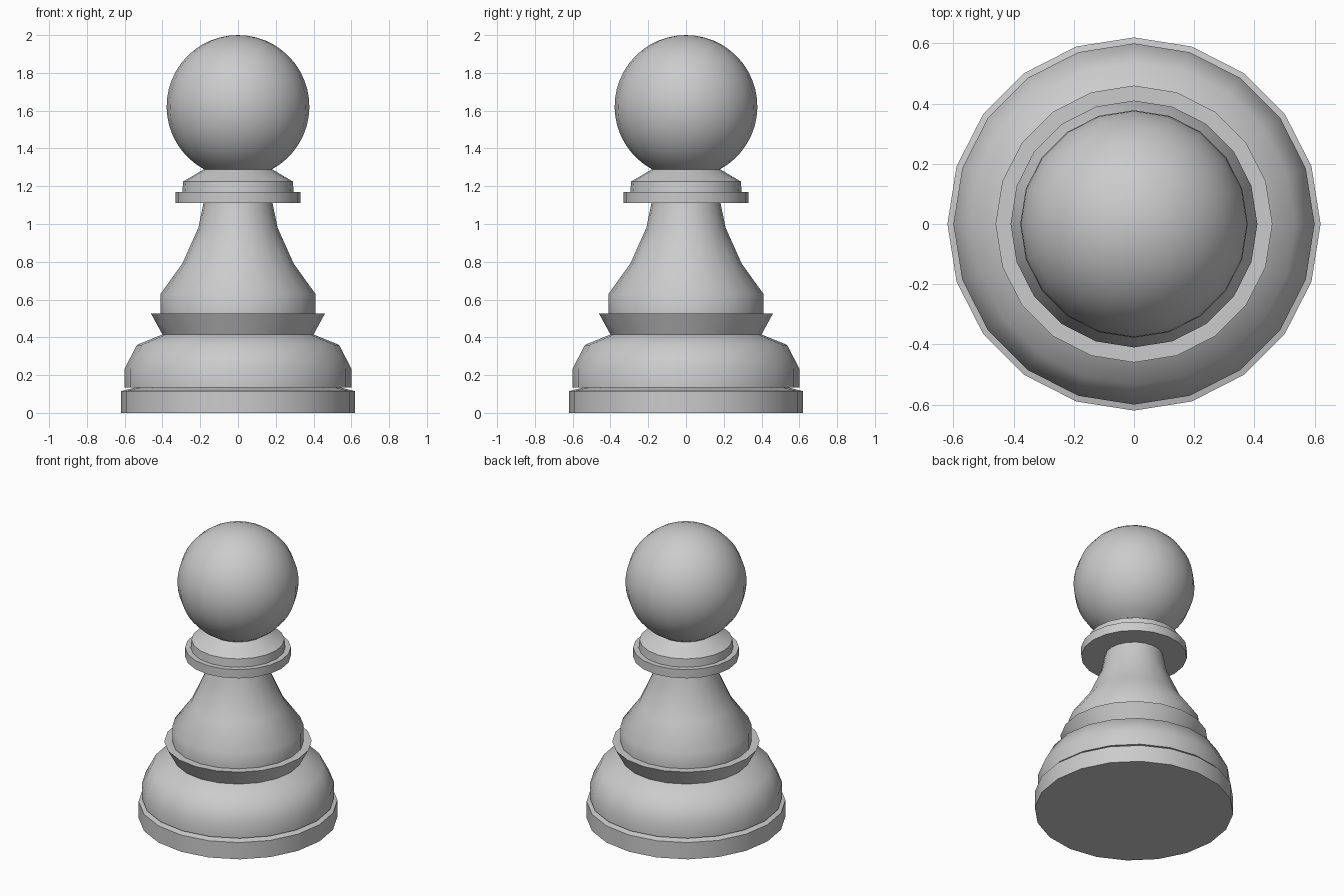
import bpy, bmesh
from math import sin, cos, pi, radians

if "Cube" in bpy.data.objects:
    bpy.data.objects.remove(bpy.data.objects["Cube"])

SIDES = 20


def lathe(name, profile, cap=False):
    """Revolve (radius, height) points, listed bottom to top, around z."""
    bm = bmesh.new()
    rings = []
    for r, z in profile:
        if r < 1e-5:
            rings.append([bm.verts.new((0, 0, z))])
        else:
            rings.append([bm.verts.new((r * cos(2 * pi * i / SIDES),
                                        r * sin(2 * pi * i / SIDES), z))
                          for i in range(SIDES)])
    for a, b in zip(rings, rings[1:]):
        for i in range(SIDES):
            j = (i + 1) % SIDES
            if len(b) == 1:
                bm.faces.new((a[i], a[j], b[0]))
            else:
                bm.faces.new((a[i], a[j], b[j], b[i]))
    if cap:
        bm.faces.new(rings[0][::-1])
    mesh = bpy.data.meshes.new(name)
    bm.to_mesh(mesh)
    bm.free()
    obj = bpy.data.objects.new(name, mesh)
    bpy.context.collection.objects.link(obj)
    bpy.ops.object.select_all(action='DESELECT')
    obj.select_set(True)
    bpy.context.view_layer.objects.active = obj
    bpy.ops.object.shade_smooth_by_angle(angle=radians(42))
    return obj


# Foot disc, groove and domed base, up to the waist below the flared rim
lathe("base", [(0.62, 0), (0.62, 0.115), (0.54, 0.135), (0.60, 0.135),
               (0.60, 0.235), (0.535, 0.36), (0.40, 0.415)], cap=True)

# Flared rim with a flat top ledge
lathe("flared_rim", [(0.40, 0.415), (0.46, 0.525), (0.41, 0.525)])

# Tapering stem
lathe("stem", [(0.41, 0.525), (0.41, 0.63), (0.295, 0.79),
               (0.21, 0.98), (0.183, 1.11)])

# Collar disc with the chamfered ring above it
lathe("collar", [(0.183, 1.11), (0.33, 1.11), (0.33, 1.17), (0.295, 1.17),
                 (0.29, 1.225), (0.18, 1.29)])

# Ball head, starting where it meets the collar
R, CZ, STEPS = 0.378, 1.622, 20
start = radians(-61.5)
arc = [start + (pi / 2 - start) * k / STEPS for k in range(STEPS + 1)]
lathe("head", [(R * cos(t), CZ + R * sin(t)) for t in arc])
